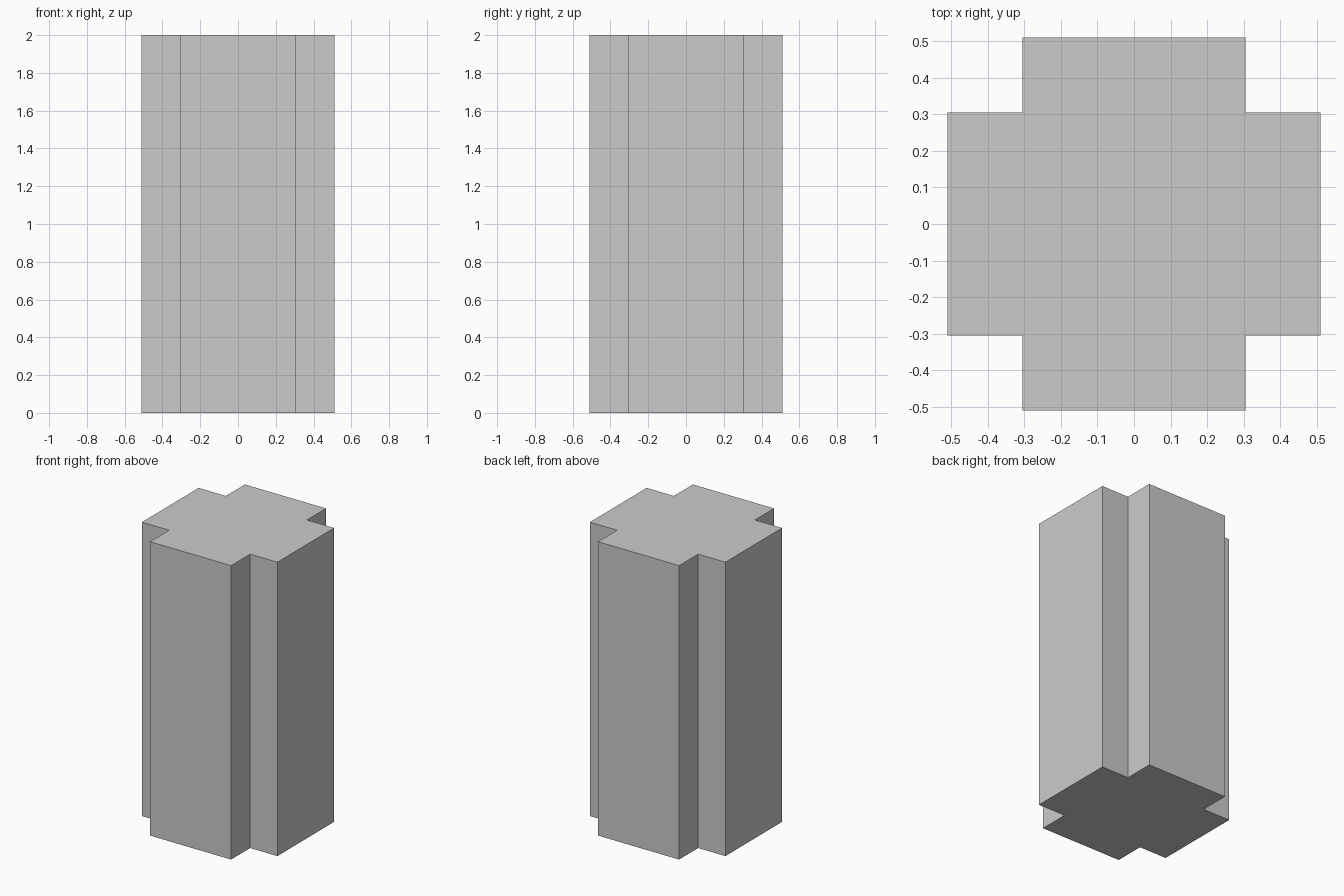
import bpy, bmesh

if "Cube" in bpy.data.objects:
    bpy.data.objects.remove(bpy.data.objects["Cube"])

OUTER = 0.51    # half width across the arms
INNER = 0.305   # half width of each arm
HEIGHT = 2.0

# Cross-shaped profile: one corner's three points, turned by quarter steps
corner = [(OUTER, INNER), (INNER, INNER), (INNER, OUTER)]
profile = []
for _ in range(4):
    profile += corner
    corner = [(-y, x) for x, y in corner]

# Column: extrude the profile upwards
bm = bmesh.new()
base = bm.faces.new([bm.verts.new((x, y, 0)) for x, y in profile])
top = bmesh.ops.extrude_face_region(bm, geom=[base], use_keep_orig=True)
verts = [g for g in top["geom"] if isinstance(g, bmesh.types.BMVert)]
bmesh.ops.translate(bm, verts=verts, vec=(0, 0, HEIGHT))
bmesh.ops.recalc_face_normals(bm, faces=bm.faces)

mesh = bpy.data.meshes.new("cross_column")
bm.to_mesh(mesh)
bm.free()
bpy.context.collection.objects.link(bpy.data.objects.new("cross_column", mesh))
